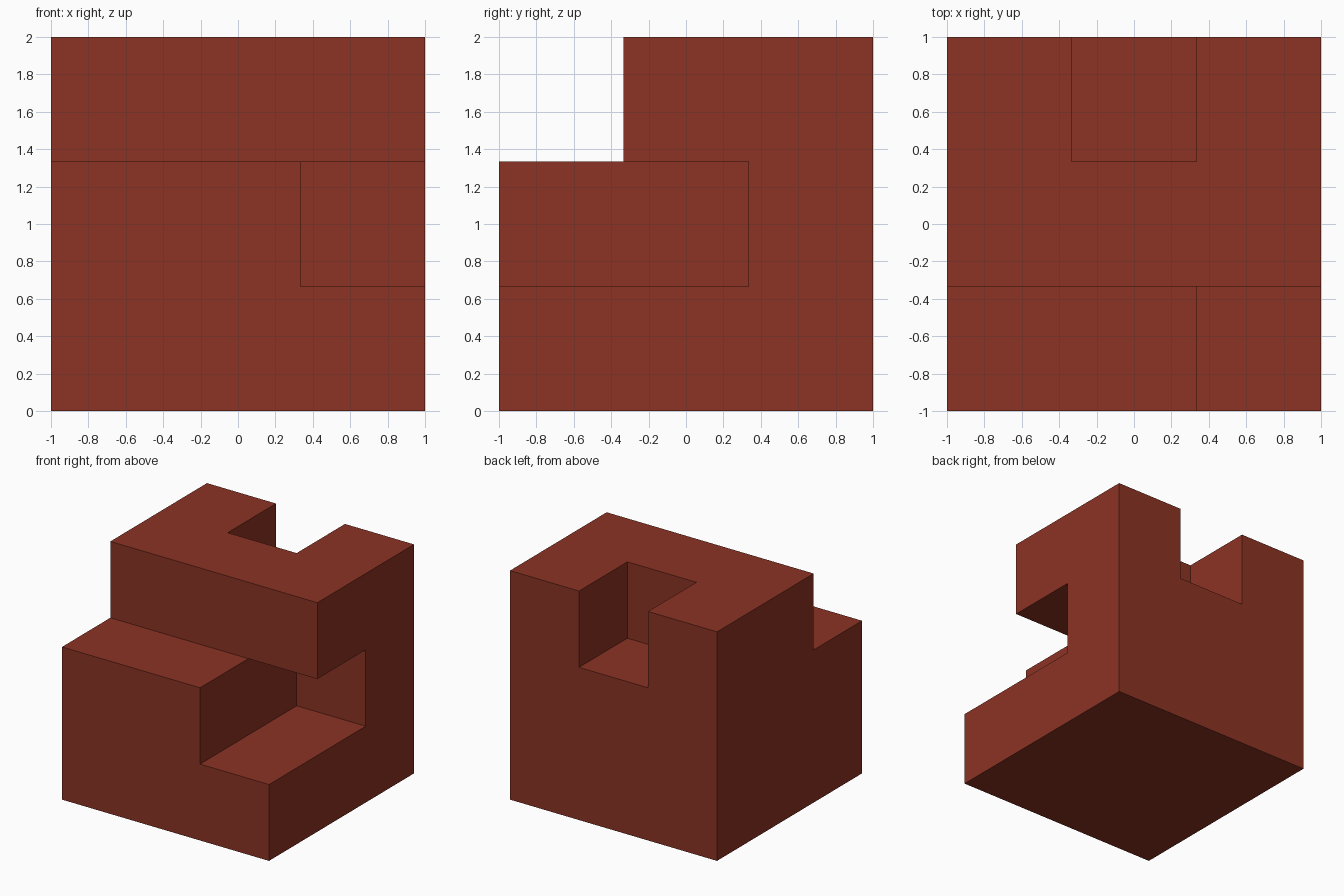
import bpy, bmesh, math
from mathutils import Vector

if "Cube" in bpy.data.objects:
    bpy.data.objects.remove(bpy.data.objects["Cube"])

N = 3              # cells per side
CELL = 2 / N

# Cells cut out of the full cube, as (x, y, z) indices
removed = {(x, 0, 2) for x in range(N)}       # front step along the top
removed |= {(2, y, 1) for y in range(2)}      # side pocket, right middle
removed |= {(1, 2, 2)}                        # notch at the top of the back


def filled(c):
    return all(0 <= i < N for i in c) and tuple(c) not in removed


red = bpy.data.materials.new("brick red")
red.diffuse_color = (0.258, 0.033, 0.017, 1)
red.use_nodes = True
red.node_tree.nodes["Principled BSDF"].inputs["Base Color"].default_value = red.diffuse_color

bm = bmesh.new()
cells = [(x, y, z) for x in range(N) for y in range(N) for z in range(N)]

# Outer skin: one quad wherever a filled cell meets an empty one
for c in filter(filled, cells):
    centre = (Vector(c) + Vector((0.5, 0.5, 0.5))) * CELL - Vector((1, 1, 0))
    for axis in range(3):
        for sign in (-1, 1):
            n = [0, 0, 0]
            n[axis] = sign
            if filled([a + b for a, b in zip(c, n)]):
                continue
            u, v = Vector((0, 0, 0)), Vector((0, 0, 0))
            u[(axis + 1) % 3] = CELL / 2
            v[(axis + 2) % 3] = CELL / 2 * sign
            p = centre + Vector(n) * CELL / 2
            bm.faces.new([bm.verts.new(q) for q in
                          (p - u - v, p + u - v, p + u + v, p - u + v)])

# Weld the skin and merge flat areas into single faces
bmesh.ops.remove_doubles(bm, verts=bm.verts, dist=0.001)
bmesh.ops.dissolve_limit(bm, angle_limit=math.radians(1),
                         verts=bm.verts, edges=bm.edges)

mesh = bpy.data.meshes.new("notched_block")
bm.to_mesh(mesh)
bm.free()
mesh.materials.append(red)
block = bpy.data.objects.new("notched_block", mesh)
bpy.context.collection.objects.link(block)
